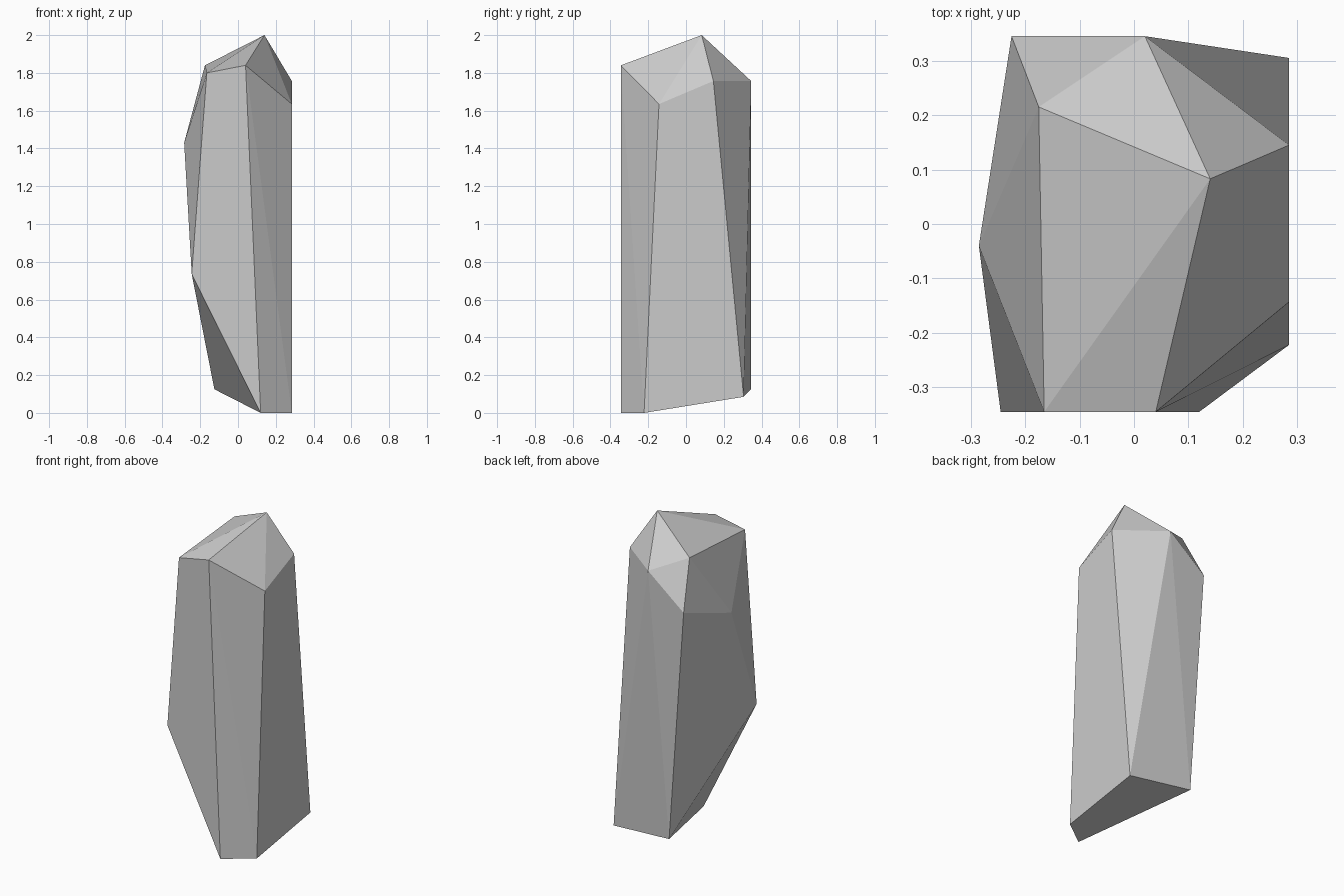
import bpy, bmesh

if "Cube" in bpy.data.objects:
    bpy.data.objects.remove(bpy.data.objects["Cube"])

# Corner points of the faceted crystal, grouped by level
tip = [(0.14, 0.083, 2.0)]
shoulder = [(-0.175, 0.215, 1.84), (-0.165, -0.345, 1.80), (0.04, -0.345, 1.84),
            (0.285, -0.143, 1.635), (0.285, 0.145, 1.757), (0.02, 0.345, 1.757),
            (-0.225, 0.345, 1.56)]
left_side = [(-0.285, -0.04, 1.43), (-0.245, -0.345, 0.735)]
foot = [(0.12, -0.345, 0), (0.285, -0.222, 0),
        (0.285, 0.305, 0.085), (-0.125, 0.345, 0.125)]

# Wrap the corners in a convex shell with flat facets
bm = bmesh.new()
for p in tip + shoulder + left_side + foot:
    bm.verts.new(p)
hull = bmesh.ops.convex_hull(bm, input=bm.verts[:])
loose = [v for v in bm.verts if not v.link_faces]
bmesh.ops.delete(bm, geom=loose, context='VERTS')
bmesh.ops.recalc_face_normals(bm, faces=bm.faces[:])

mesh = bpy.data.meshes.new("crystal_rock")
bm.to_mesh(mesh)
bm.free()
rock = bpy.data.objects.new("crystal_rock", mesh)
bpy.context.collection.objects.link(rock)
